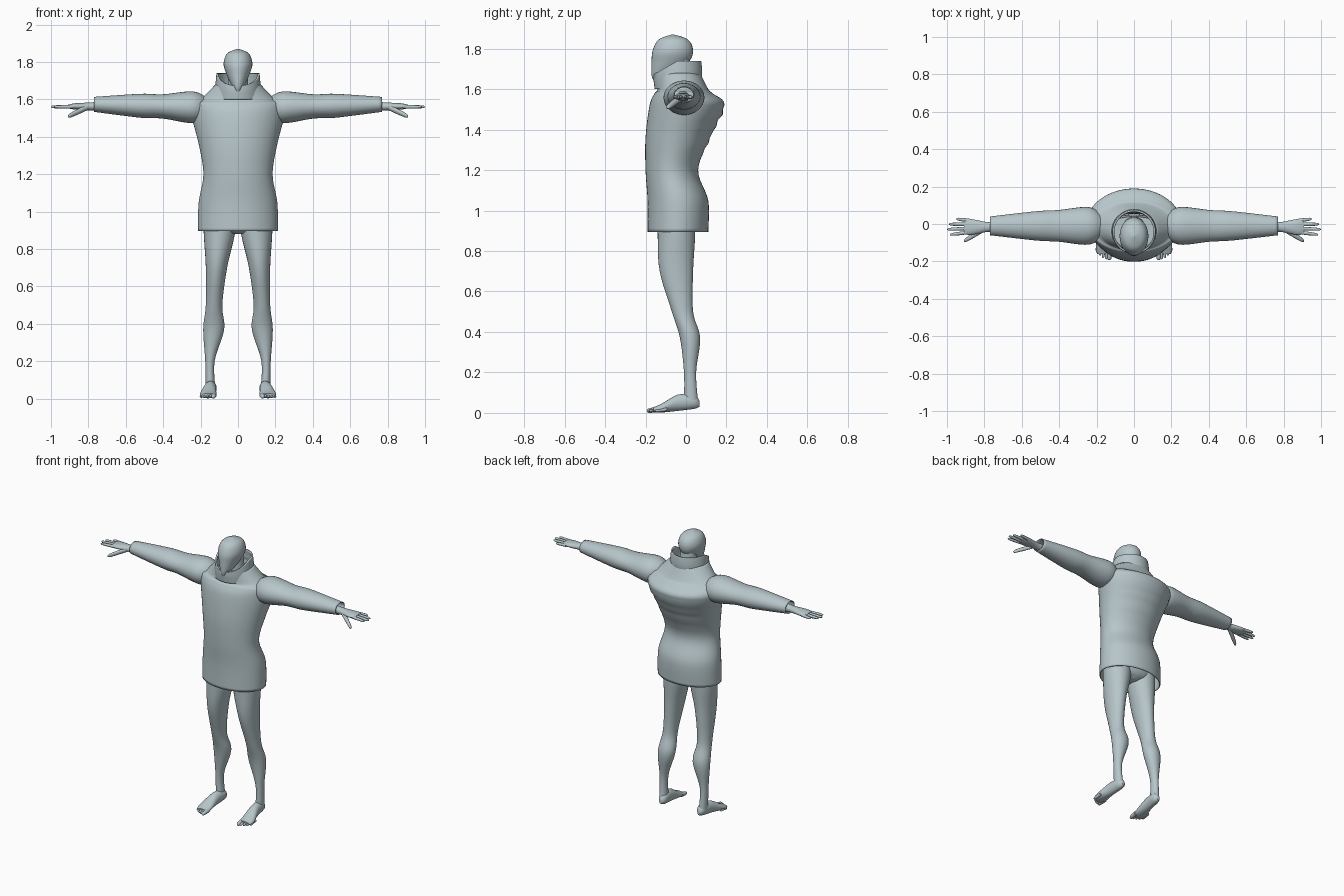
import bpy, bmesh, math
from mathutils import Vector

cube = bpy.data.objects.get("Cube")
if cube:
    bpy.data.objects.remove(cube, do_unlink=True)

COLOUR = (.47, .56, .59, 1)
clay = bpy.data.materials.new("pale blue grey")
clay.use_nodes = True
clay.diffuse_color = COLOUR
clay.node_tree.nodes["Principled BSDF"].inputs["Base Color"].default_value = COLOUR


def spline(rows, steps=6):
    """Interpolate cross-section rows smoothly, with easing through each row."""
    rows = [Vector(row) for row in rows]
    last = len(rows) - 1
    slopes = [(rows[min(i + 1, last)] - rows[max(i - 1, 0)]) / 2 for i in range(last + 1)]
    smooth = []
    for i in range(last):
        start, end = rows[i], rows[i + 1]
        for k in range(steps):
            t = k / steps
            ease = t * t * (3 - 2 * t)
            leave = t * (1 - t) ** 2
            arrive = t * t * (t - 1)
            smooth.append(start.lerp(end, ease) + slopes[i] * leave + slopes[i + 1] * arrive)
    return smooth + [rows[last]]


def loft(name, axis, rows, side=1, segments=32, cloth=0, shape=None):
    """Skin oval sections given as: position, centre, half width, low edge, high edge."""
    bm = bmesh.new()
    rings = []
    for position, centre, half, low, high in spline(rows):
        ring = []
        for k in range(segments):
            angle = math.tau * k / segments
            u = centre + half * math.cos(angle)
            v = (low + high) / 2 + (high - low) / 2 * math.sin(angle)
            point = Vector({"x": (position, u, v),
                            "y": (u, position, v),
                            "z": (u, v, position)}[axis])
            if shape:
                shape(point)
            point.x *= side
            ring.append(bm.verts.new(point))
        rings.append(ring)
    for ring, following in zip(rings, rings[1:]):
        for k in range(segments):
            bm.faces.new((ring[k - 1], ring[k], following[k], following[k - 1]))
    if not cloth:
        bm.faces.new(rings[0])
        bm.faces.new(rings[-1])
    bmesh.ops.recalc_face_normals(bm, faces=bm.faces)
    mesh = bpy.data.meshes.new(name)
    bm.to_mesh(mesh)
    bm.free()
    mesh.materials.append(clay)
    obj = bpy.data.objects.new(name, mesh)
    bpy.context.collection.objects.link(obj)
    bpy.ops.object.select_all(action="DESELECT")
    obj.select_set(True)
    bpy.context.view_layer.objects.active = obj
    bpy.ops.object.shade_smooth_by_angle(angle=math.radians(50))
    if cloth:
        thickness = obj.modifiers.new("cloth thickness", "SOLIDIFY")
        thickness.thickness = cloth
        thickness.offset = -1


def central(name, rows, **options):
    """Loft upwards on the middle plane: height, half width, front, back."""
    loft(name, "z", [(z, 0, half, front, back) for z, half, front, back in rows], **options)


def digit(name, axis, start, end, radius, side):
    """Tapered finger or toe with a rounded tip."""
    rows = []
    for along, taper in ((0, 1), (.6, .9), (.9, .7), (1, .2)):
        position, u, v = Vector(start).lerp(Vector(end), along)
        r = radius * taper
        rows.append((position, u, r, v - r, v + r))
    loft(name, axis, rows, side, segments=12)


def back_folds(point):
    """Soft horizontal wrinkles across the upper back."""
    if 1.25 < point.z < 1.55 and point.y > 0:
        fade = math.sin((point.z - 1.25) / .3 * math.pi)
        point.y += .05 * fade * point.y * math.sin(point.z * 95)


def front_dip(point):
    """Lower the collar rim below the chin."""
    forward = max(0, -.04 - point.y)
    point.z -= 4 * forward * max(0, point.z - 1.6)


# Sweater body with a lip below the yoke, and the collar
central("sweater_body", [
    (.895, .215, -.19, .11), (1.05, .21, -.19, .11), (1.2, .185, -.2, .06),
    (1.36, .21, -.2, .12), (1.52, .25, -.18, .19), (1.58, .24, -.155, .13),
    (1.6, .2, -.14, .11), (1.68, .12, -.14, .07)],
    segments=64, cloth=.006, shape=back_folds)
central("collar", [(1.6, .12, -.155, .07), (1.68, .12, -.16, .08), (1.74, .115, -.16, .075)],
        segments=48, cloth=.01, shape=front_dip)

# Egg-shaped head with a forward chin, the neck and the hidden hips
central("head", [
    (1.64, .01, -.16, -.14), (1.67, .03, -.17, -.08), (1.73, .06, -.17, .01),
    (1.79, .077, -.165, .035), (1.845, .058, -.135, .01), (1.87, .005, -.07, -.06)])
central("neck", [(1.55, .06, -.08, .04), (1.75, .05, -.08, .02)])
central("hips", [(.88, .04, -.1, .01), (.93, .17, -.14, .05), (1.1, .17, -.14, .04)])

for side, tag in ((1, "left_"), (-1, "right_")):
    # Sleeve, open at the cuff and rising slightly outwards
    sleeve = []
    for x, depth, height in ((.16, .05, .05), (.24, .1, .085), (.4, .085, .065),
                             (.5, .08, .065), (.6, .07, .057), (.77, .05, .04)):
        middle = 1.55 + .03 * x
        sleeve.append((x, -.01, depth, middle - height, middle + height))
    loft(tag + "sleeve", "x", sleeve, side, cloth=.005)

    # Palm, fingers and thumb
    palm = [(x, -.016, depth, 1.562 - height, 1.562 + height)
            for x, depth, height in ((.7, .03, .03), (.78, .026, .022),
                                     (.87, .042, .017), (.91, .037, .009))]
    loft(tag + "palm", "x", palm, side)
    fingers = {"index": .985, "middle": 1, "ring": .99, "little": .95}
    for n, (name, tip) in enumerate(fingers.items()):
        spread = n - 1.5
        digit(tag + name + "_finger", "x", (.88, spread * .021 - .013, 1.56),
              (tip, spread * .028 - .015, 1.56), .01, side)
    digit(tag + "thumb", "x", (.8, -.025, 1.56), (.91, -.092, 1.508), .016, side)

    # Leg: height, centre, half width, front, back
    loft(tag + "leg", "z", [
        (.05, .147, .026, -.01, .06), (.2, .15, .025, -.01, .05), (.37, .13, .056, -.03, .07),
        (.5, .128, .044, -.07, .035), (.7, .115, .057, -.13, .035),
        (.88, .1, .083, -.14, .045), (1, .1, .085, -.14, .04)], side)

    # Foot from heel to ball: position, centre, half width, sole, top
    loft(tag + "foot", "y", [
        (.067, .143, .01, .03, .06), (.04, .143, .028, .02, .09), (-.04, .15, .033, .01, .09),
        (-.12, .16, .044, .002, .046), (-.16, .16, .037, .003, .028)], side)

    # Toes, shorter and thinner towards the outside
    for n in range(5):
        x = .128 + .0165 * n
        tip = -.193 + .002 * n * (n + 1)
        radius = .009 if n else .014
        digit(f"{tag}toe_{n + 1}", "y", (tip + .06, x, .018),
              (tip, x + .004, .01), radius, side)
